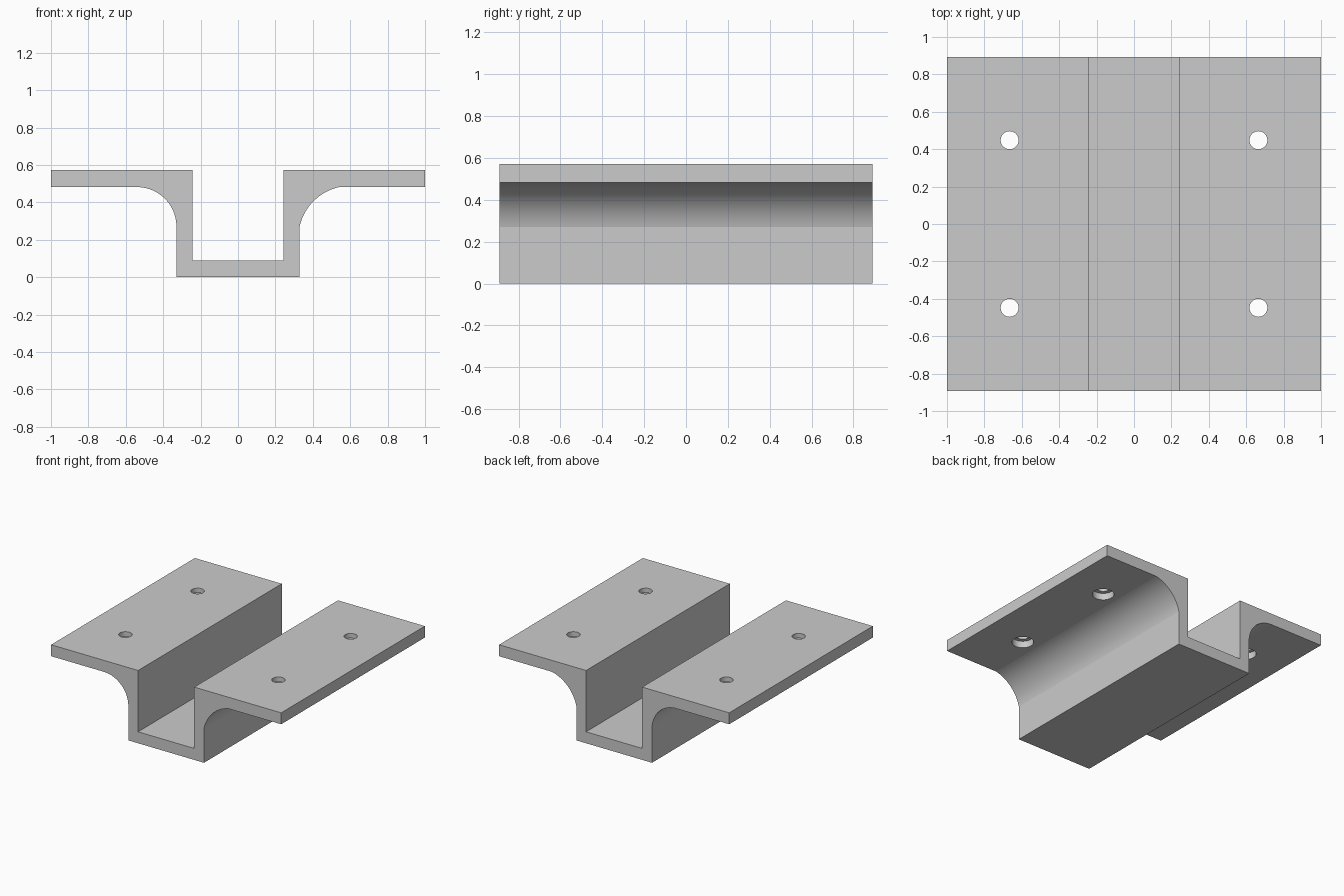
import bpy, bmesh
from math import radians, cos, sin, sqrt, atan2, hypot
from mathutils import Matrix

cube = bpy.data.objects.get("Cube")
if cube:
    bpy.data.objects.remove(cube, do_unlink=True)

HALF_LEN = 0.892
TOP, UNDER, FLOOR = 0.572, 0.482, 0.09
INNER, OUTER = 0.244, 0.329
FILLET = 0.212

grey = bpy.data.materials.new("grey")
grey.use_nodes = True
grey.diffuse_color = (0.6, 0.6, 0.6, 1)
grey.node_tree.nodes["Principled BSDF"].inputs["Base Color"].default_value = (0.6, 0.6, 0.6, 1)


def fillet(radius, steps=24):
    """Concave arc from the wall up to the flange underside, on the +x side."""
    ax, az = OUTER, UNDER - FILLET
    bx, bz = OUTER + FILLET, UNDER
    half = hypot(bx - ax, bz - az) / 2
    back = sqrt(max(radius ** 2 - half ** 2, 0)) / sqrt(2)
    cx, cz = (ax + bx) / 2 + back, (az + bz) / 2 - back
    start, end = atan2(az - cz, ax - cx), atan2(bz - cz, bx - cx)
    angles = [start + (end - start) * i / steps for i in range(steps + 1)]
    return [(cx + radius * cos(a), cz + radius * sin(a)) for a in angles]


def half_profile(radius):
    """Outline of the +x half, from the base round to the channel floor."""
    return [(OUTER, 0), *fillet(radius), (1, UNDER), (1, TOP), (INNER, TOP), (INNER, FLOOR)]


def make_object(name, bm):
    bmesh.ops.recalc_face_normals(bm, faces=bm.faces)
    mesh = bpy.data.meshes.new(name)
    bm.to_mesh(mesh)
    bm.free()
    mesh.materials.append(grey)
    obj = bpy.data.objects.new(name, mesh)
    bpy.context.collection.objects.link(obj)
    return obj


# Channel bracket: the flatter fillet is on the +x side
right_half = half_profile(FILLET)
outline = half_profile(0.28) + [(-x, z) for x, z in reversed(right_half)]
bm = bmesh.new()
face = bm.faces.new([bm.verts.new((x, -HALF_LEN, z)) for x, z in outline])
extruded = bmesh.ops.extrude_face_region(bm, geom=[face])["geom"]
bmesh.ops.translate(bm, vec=(0, 2 * HALF_LEN, 0),
                    verts=[v for v in extruded if isinstance(v, bmesh.types.BMVert)])
bracket = make_object("channel_bracket", bm)


def cut_holes(name, radius, bottom, top):
    """Cut four matching round holes through the flanges."""
    bm = bmesh.new()
    for x in (-0.665, 0.665):
        for y in (-0.448, 0.448):
            bmesh.ops.create_cone(bm, cap_ends=True, segments=48, radius1=radius, radius2=radius,
                                  depth=top - bottom,
                                  matrix=Matrix.Translation((x, y, (top + bottom) / 2)))
    cutter = make_object(name, bm)
    cutter.hide_render = True
    mod = bracket.modifiers.new(name, "BOOLEAN")
    mod.operation, mod.solver, mod.object = "DIFFERENCE", "EXACT", cutter
    bpy.context.view_layer.objects.active = bracket
    bpy.ops.object.modifier_apply(modifier=name)
    bpy.data.objects.remove(cutter, do_unlink=True)


# Screw holes with wider recesses underneath
cut_holes("screw_holes", 0.048, UNDER - 0.1, TOP + 0.1)
cut_holes("screw_recesses", 0.078, UNDER - 0.1, UNDER + 0.053)

bpy.ops.object.select_all(action="DESELECT")
bracket.select_set(True)
bpy.context.view_layer.objects.active = bracket
bpy.ops.object.shade_smooth_by_angle(angle=radians(10))
